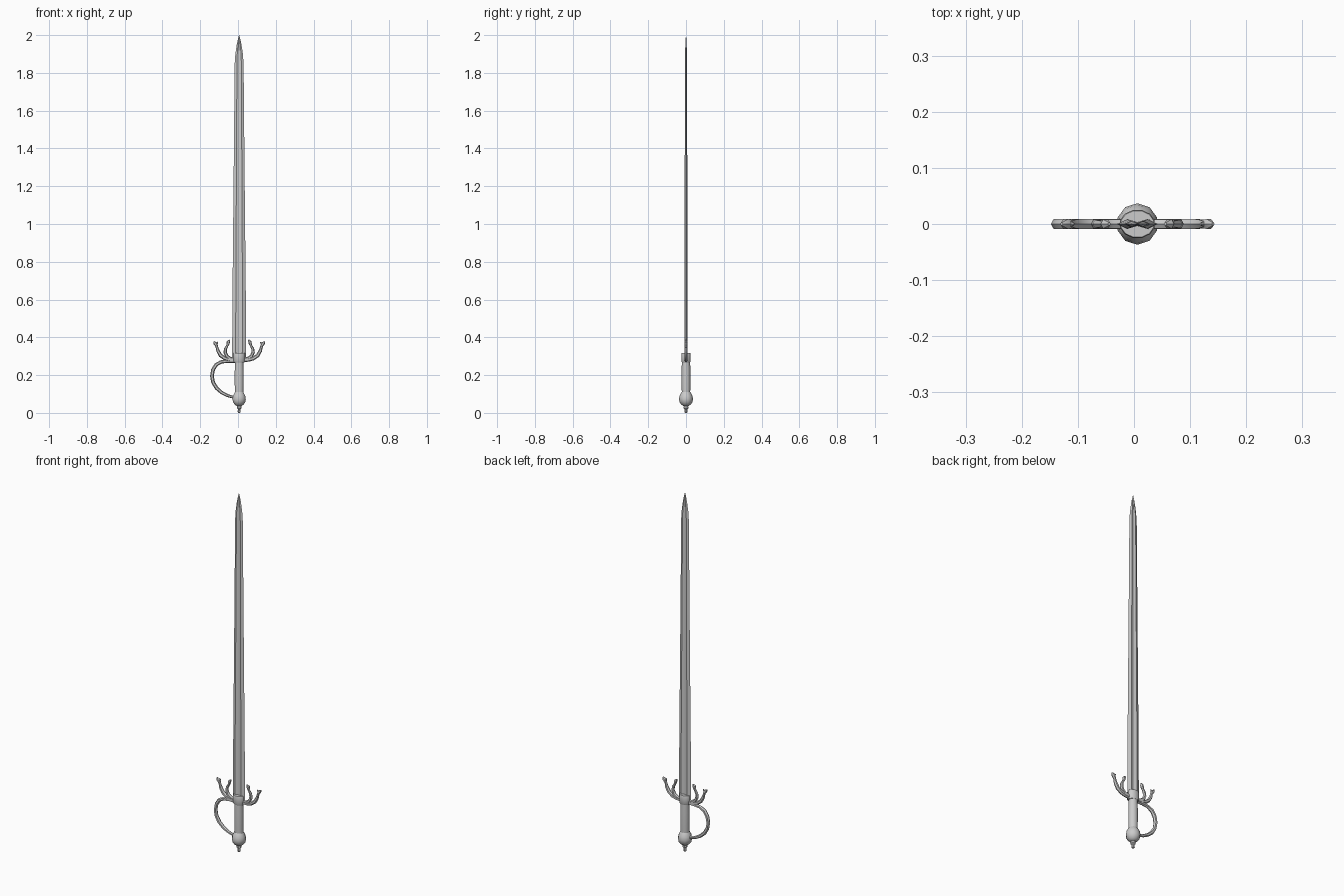
import bpy, bmesh
from math import cos, sin, pi, radians
from mathutils import Vector

if "Cube" in bpy.data.objects:
    bpy.data.objects.remove(bpy.data.objects["Cube"])

CX = 0.006  # hilt and blade axis


def make_object(name, rings, angle=40):
    """Skin a list of closed vertex rings and cap both ends."""
    bm = bmesh.new()
    loops = [[bm.verts.new(p) for p in ring] for ring in rings]
    n = len(loops[0])
    for a, b in zip(loops, loops[1:]):
        for i in range(n):
            j = (i + 1) % n
            bm.faces.new((a[i], a[j], b[j], b[i]))
    bm.faces.new(loops[0][::-1])
    bm.faces.new(loops[-1])
    bmesh.ops.recalc_face_normals(bm, faces=bm.faces)
    mesh = bpy.data.meshes.new(name)
    bm.to_mesh(mesh)
    bm.free()
    obj = bpy.data.objects.new(name, mesh)
    bpy.context.collection.objects.link(obj)
    bpy.ops.object.select_all(action='DESELECT')
    obj.select_set(True)
    bpy.context.view_layer.objects.active = obj
    bpy.ops.object.shade_smooth_by_angle(angle=radians(angle))
    return obj


def turned(name, profile, sides=10, ky=1.0):
    """Turned part from (radius, z) pairs, flattened in y by ky."""
    return make_object(name, [[(CX + r * cos(2 * pi * (i + .5) / sides),
                                r * ky * sin(2 * pi * (i + .5) / sides), z)
                               for i in range(sides)] for r, z in profile])


def bar(name, path, side=1, sides=6):
    """Hexagonal bar along (x, z, radius) points in the front plane."""
    pts = [Vector((CX + side * x, 0, z)) for x, z, r in path]
    rings = []
    for k, p in enumerate(pts):
        t = (pts[min(k + 1, len(pts) - 1)] - pts[max(k - 1, 0)]).normalized()
        nrm = Vector((t.z, 0, -t.x))
        r = path[k][2]
        rings.append([p + nrm * r * cos(2 * pi * i / sides)
                      + Vector((0, r * 1.05 * sin(2 * pi * i / sides), 0))
                      for i in range(sides)])
    return make_object(name, rings)


# Blade: sharp edges with a shallow central fuller, (z, half width, half thickness)
stations = [(0.28, .037, .009), (0.6, .0355, .0085), (1.2, .0295, .007),
            (1.85, .0235, .0055), (1.9, .020, .005), (1.95, .0125, .0035),
            (1.98, .006, .002), (2.0, .0006, .0004)]
section = [(1, 0), (.5, 1), (0, .4), (-.5, 1), (-1, 0), (-.5, -1), (0, -.4), (.5, -1)]
make_object("blade", [[(CX + u * w, v * t, z) for u, v in section]
                      for z, w, t in stations], 25)

# Collar, grip, pommel and its button
turned("collar", [(.029, .268), (.032, .273), (.032, .313), (.030, .318)], 12, .8)
turned("grip", [(.023, .09), (.0245, .15), (.0245, .22), (.023, .275)], 10, .95)
turned("pommel", [(.012, .036), (.024, .043), (.034, .057), (.037, .073),
                  (.034, .09), (.027, .104), (.022, .112)])
turned("pommel_button", [(.006, 0), (.009, .006), (.008, .013), (.007, .019),
                         (.013, .024), (.013, .032), (.011, .042)], 8)

# Upturned guard prongs with flared ends, mirrored left and right
outer = [(.015, .279, .010), (.05, .281, .010), (.075, .288, .010),
         (.098, .304, .010), (.112, .328, .009), (.117, .346, .007),
         (.121, .358, .008), (.127, .368, .010), (.135, .378, .003)]
inner = [(.015, .281, .009), (.045, .287, .009), (.065, .300, .009),
         (.074, .320, .009), (.072, .340, .008), (.063, .356, .006),
         (.059, .366, .008), (.057, .376, .009), (.050, .387, .003)]
for label, side in (("right", 1), ("left", -1)):
    bar("outer_prong_" + label, outer, side)
    bar("inner_prong_" + label, inner, side)
    bar("outer_barb_" + label, [(.123, .361, .006), (.116, .369, .004),
                                (.112, .376, .0015)], side)

# Knuckle bow from the collar down to the pommel
bar("knuckle_bow", [(-.01, .274, .009), (-.06, .274, .009), (-.095, .270, .009),
                    (-.121, .256, .010), (-.138, .229, .010), (-.144, .195, .010),
                    (-.138, .162, .010), (-.120, .132, .010), (-.093, .108, .009),
                    (-.062, .092, .008), (-.02, .080, .007)])
